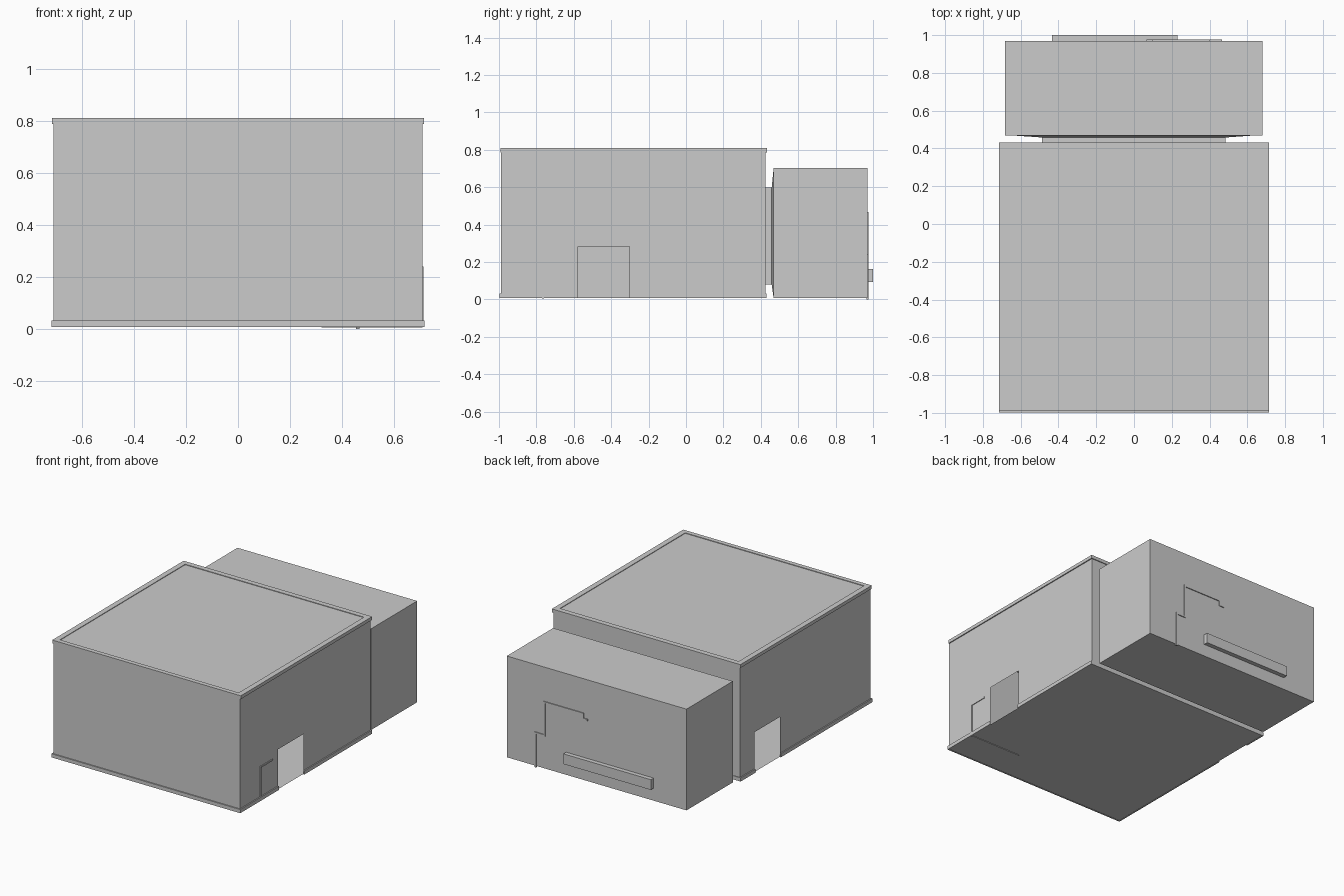
import bpy, bmesh

if "Cube" in bpy.data.objects:
    bpy.data.objects.remove(bpy.data.objects["Cube"])


def mesh_object(name, polys):
    bm = bmesh.new()
    for pts in polys:
        bm.faces.new([bm.verts.new(p) for p in pts])
    bmesh.ops.remove_doubles(bm, verts=bm.verts, dist=1e-5)
    bmesh.ops.recalc_face_normals(bm, faces=bm.faces)
    me = bpy.data.meshes.new(name)
    bm.to_mesh(me)
    bm.free()
    ob = bpy.data.objects.new(name, me)
    bpy.context.collection.objects.link(ob)
    return ob


def box_polys(x0, x1, y0, y1, z0, z1):
    lo = [(x0, y0, z0), (x1, y0, z0), (x1, y1, z0), (x0, y1, z0)]
    hi = [(x, y, z1) for x, y, _ in lo]
    sides = [[lo[i], lo[(i + 1) % 4], hi[(i + 1) % 4], hi[i]] for i in range(4)]
    return [lo, hi] + sides


def box(name, *b):
    return mesh_object(name, box_polys(*b))


def pipe(name, points, r):
    # square conduit through axis-aligned points
    for i, (a, b) in enumerate(zip(points, points[1:])):
        ext = []
        for p, q in zip(a, b):
            ext += [min(p, q) - r, max(p, q) + r]
        box(f"{name}_{i}", *ext)


X, Y0, Y1 = 0.708, -0.99, 0.426      # main hall footprint
Z0, ZR, ZT = 0.01, 0.806, 0.81       # floor, roof, parapet top
DOOR_R, DOOR_L, DOOR_H = (-0.578, -0.303), (-0.005, 0.27), 0.283


# Main hall: thin shell with an open doorway in each side wall
def door_wall(x, d):
    prof = [(Y0, Z0), (d[0], Z0), (d[0], DOOR_H), (d[1], DOOR_H),
            (d[1], Z0), (Y1, Z0), (Y1, ZR), (Y0, ZR)]
    return [(x, y, z) for y, z in prof]


def flat(z):
    return [(-X, Y0, z), (X, Y0, z), (X, Y1, z), (-X, Y1, z)]


def cross_wall(y):
    return [(-X, y, Z0), (X, y, Z0), (X, y, ZR), (-X, y, ZR)]


mesh_object("main_hall", [door_wall(X, DOOR_R), door_wall(-X, DOOR_L),
                          cross_wall(Y0), cross_wall(Y1), flat(Z0), flat(ZR)])

# Base trim, interrupted at the doorways
B0, B1, BX = 0.008, 0.033, 0.716
box("base_front", -BX, BX, -0.998, Y0, B0, B1)
box("base_back", -BX, BX, Y1, 0.43, B0, B1)
for side, s, d in (("right", 1, DOOR_R), ("left", -1, DOOR_L)):
    xs = sorted((s * X, s * BX))
    box(f"base_{side}_a", *xs, Y0, d[0], B0, B1)
    box(f"base_{side}_b", *xs, d[1], Y1, B0, B1)

# Roof parapet around a slightly sunken roof
W = 0.03
for side, s in (("right", 1), ("left", -1)):
    xs = sorted((s * (X - W), s * 0.715))
    box(f"parapet_{side}", *xs, Y0 - 0.001, 0.432, 0.787, ZT)
box("parapet_front", -X + W, X - W, Y0 - 0.001, Y0 + W, 0.787, ZT)
box("parapet_back", -X + W, X - W, Y1 - W, 0.432, 0.787, ZT)

# Connector and rear annex with a shallow tapered front
box("connector", -0.488, 0.485, Y1, 0.458, 0.08, 0.598)
R0, R1 = 0.468, 0.97
box("rear_annex", -0.683, 0.68, R0, R1, 0.008, 0.702)
outer = [(-0.63, R0, 0.012), (0.625, R0, 0.012), (0.625, R0, 0.695), (-0.63, R0, 0.695)]
inner = [(-0.488, 0.458, 0.08), (0.485, 0.458, 0.08), (0.485, 0.458, 0.598), (-0.488, 0.458, 0.598)]
mesh_object("annex_taper", [inner] + [[outer[i], outer[(i + 1) % 4], inner[(i + 1) % 4], inner[i]]
                                      for i in range(4)])

# Ledge and conduit on the rear wall
box("rear_ledge", -0.433, 0.23, R1, 1.0, 0.093, 0.163)
pipe("rear_conduit", [(0.46, R1, 0.006), (0.46, R1, 0.235), (0.393, R1, 0.235),
                      (0.393, R1, 0.462), (0.10, R1, 0.462), (0.10, R1, 0.428),
                      (0.072, R1, 0.428)], 0.006)

# Conduit by the right doorway, continuing under the floor
pipe("side_conduit", [(X, -0.766, 0.012), (X, -0.766, 0.236), (X, -0.645, 0.236)], 0.005)
box("floor_conduit", 0.32, X, -0.77, -0.76, 0.006, Z0 + 0.004)
